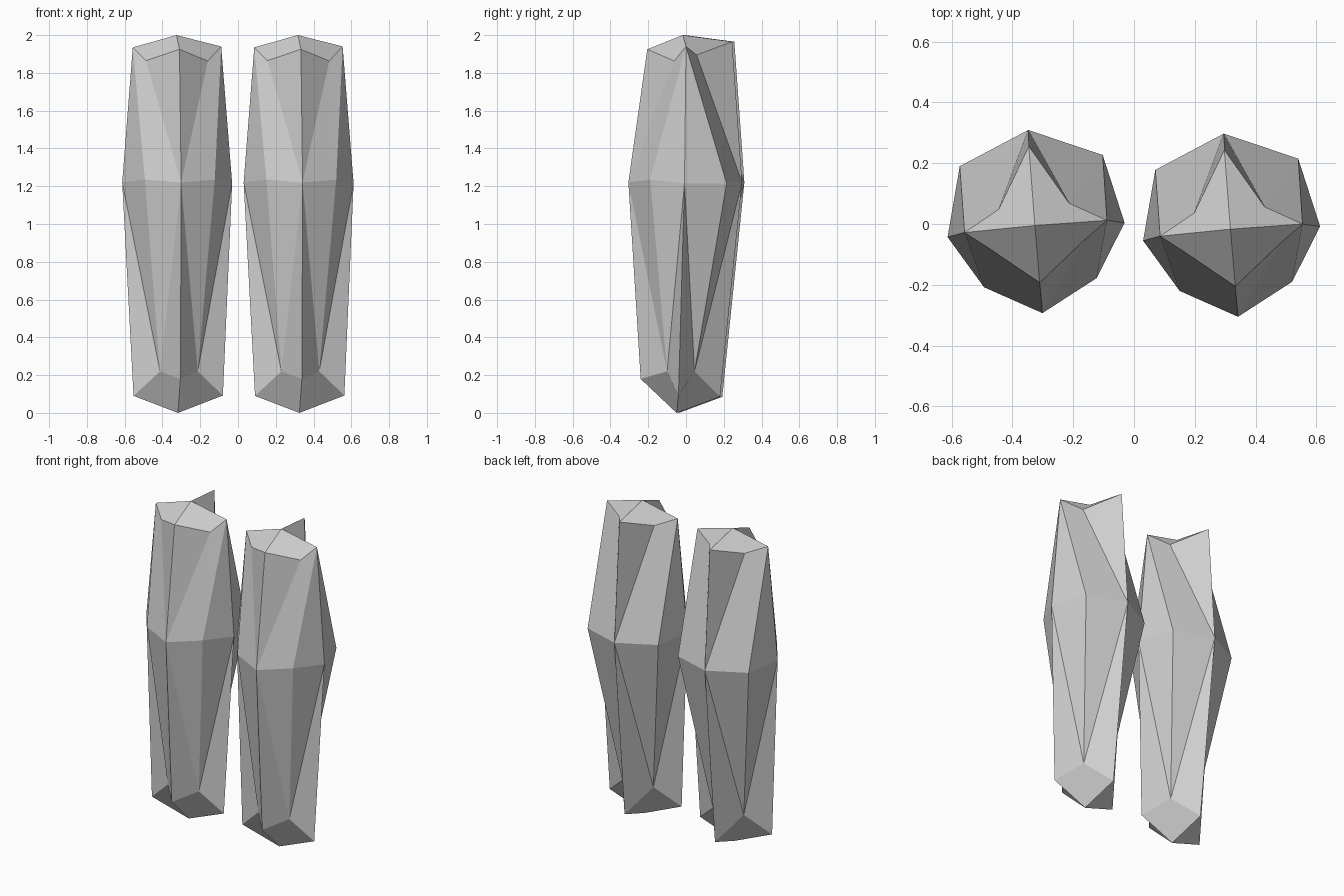
import bpy, bmesh

if "Cube" in bpy.data.objects:
    bpy.data.objects.remove(bpy.data.objects["Cube"])

stone = bpy.data.materials.new("grey_stone")
stone.diffuse_color = (0.62, 0.62, 0.62, 1)
stone.use_nodes = True
stone.node_tree.nodes["Principled BSDF"].inputs["Base Color"].default_value = stone.diffuse_color

# Eight-sided rings, counter-clockwise from the right: ridges (even) alternate with notches (odd)
TOP = [(0.554, 0, 1.94), (0.43, 0.056, 1.895), (0.297, 0.244, 1.965), (0.198, 0.036, 1.89),
       (0.086, -0.04, 1.935), (0.156, -0.085, 1.865), (0.333, -0.205, 1.925), (0.483, -0.062, 1.863)]
MID = [(0.612, -0.008, 1.215), (0.54, 0.215, 1.215), (0.295, 0.297, 1.22), (0.07, 0.178, 1.22),
       (0.03, -0.055, 1.22), (0.15, -0.22, 1.235), (0.342, -0.305, 1.22), (0.52, -0.19, 1.235)]
BOTTOM = [(0.563, -0.04, 0.092), (0.415, 0.045, 0.22), (0.305, 0.18, 0.085), (0.215, 0.02, 0.22),
          (0.09, -0.085, 0.09), (0.23, -0.125, 0.22), (0.338, -0.24, 0.18), (0.43, -0.1, 0.22)]
TOP_TIP = (0.317, -0.017, 2.0)
BOTTOM_TIP = (0.325, -0.05, 0.0)


def pillar(name, dx, dy):
    bm = bmesh.new()
    add = lambda p: bm.verts.new((p[0] + dx, p[1] + dy, p[2]))
    low, mid, top = [[add(p) for p in ring] for ring in (BOTTOM, MID, TOP)]
    low_tip, high_tip = add(BOTTOM_TIP), add(TOP_TIP)
    for ridge in range(0, 8, 2):
        for notch in ((ridge + 1) % 8, (ridge - 1) % 8):
            r, n = ridge, notch
            # lower panels fold from the middle ridge to the bottom notch
            bm.faces.new((low[r], low[n], mid[r]))
            bm.faces.new((low[n], mid[n], mid[r]))
            # upper panels fold inward at front and back, outward at the sides
            if r in (2, 6):
                bm.faces.new((mid[r], mid[n], top[n]))
                bm.faces.new((mid[r], top[n], top[r]))
            else:
                bm.faces.new((mid[r], mid[n], top[r]))
                bm.faces.new((mid[n], top[n], top[r]))
        # kite-shaped facets of the pointed ends
        n, nxt = ridge + 1, (ridge + 2) % 8
        bm.faces.new((high_tip, top[ridge], top[n], top[nxt]))
        bm.faces.new((low_tip, low[nxt], low[n], low[ridge]))
    bmesh.ops.recalc_face_normals(bm, faces=bm.faces)
    mesh = bpy.data.meshes.new(name)
    bm.to_mesh(mesh)
    bm.free()
    mesh.materials.append(stone)
    bpy.context.collection.objects.link(bpy.data.objects.new(name, mesh))


# Two matching pillars side by side
pillar("right_pillar", 0, 0)
pillar("left_pillar", -0.643, 0.012)
